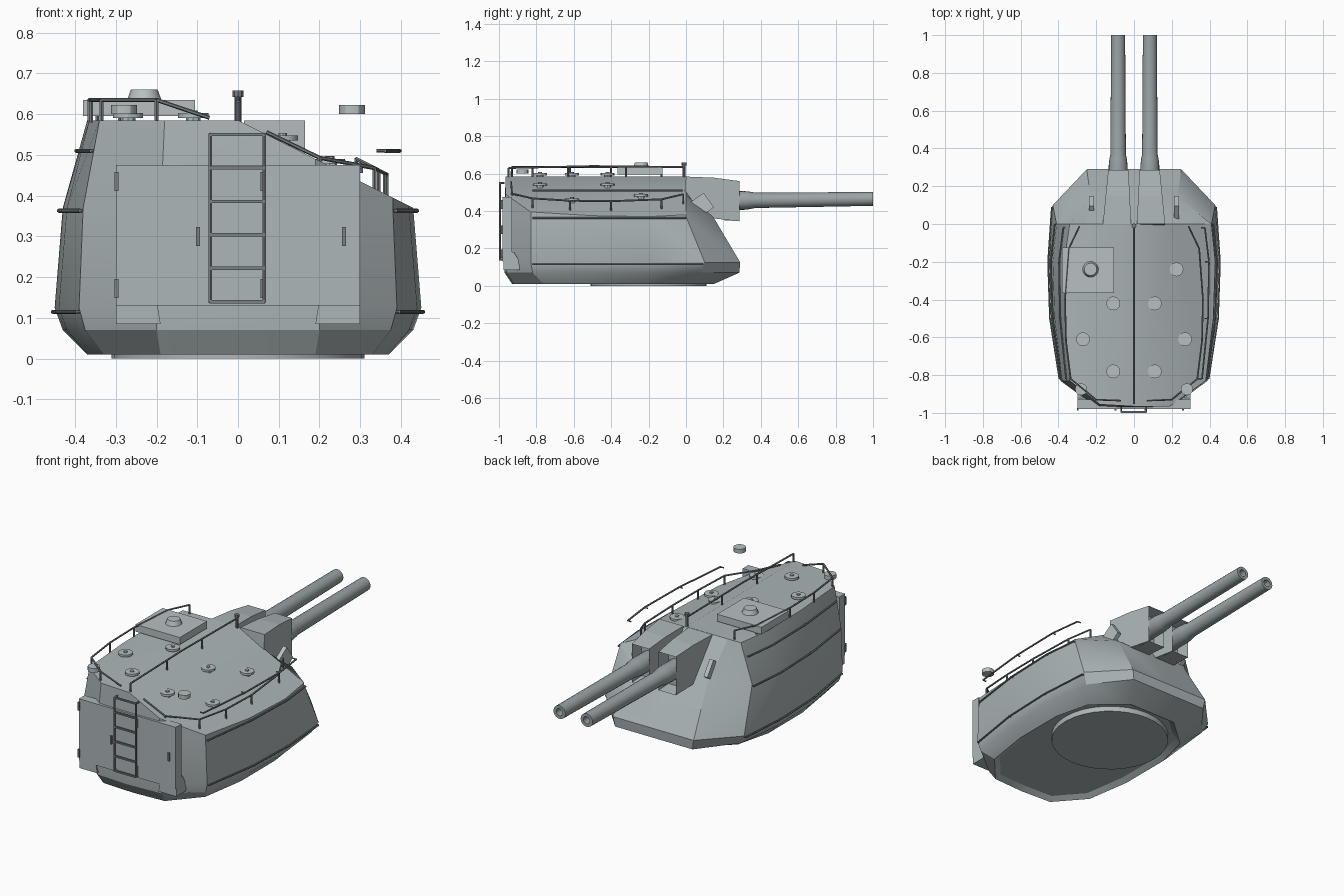
import bpy, bmesh, math
from mathutils import Vector, Matrix

if "Cube" in bpy.data.objects:
    bpy.data.objects.remove(bpy.data.objects["Cube"])


def paint(name, rgb):
    mat = bpy.data.materials.new(name)
    mat.diffuse_color = (*rgb, 1)
    mat.use_nodes = True
    mat.node_tree.nodes["Principled BSDF"].inputs["Base Color"].default_value = mat.diffuse_color
    return mat


HULL = paint("hull_grey", (.42, .47, .48))
DETAIL = paint("detail_grey", (.48, .53, .54))
DARK = paint("dark_grey", (.2, .22, .23))
BARREL = paint("barrel_grey", (.33, .37, .38))


def finish(name, bm, mat, angle=None):
    bmesh.ops.recalc_face_normals(bm, faces=bm.faces)
    me = bpy.data.meshes.new(name)
    bm.to_mesh(me)
    bm.free()
    me.materials.append(mat)
    ob = bpy.data.objects.new(name, me)
    bpy.context.collection.objects.link(ob)
    if angle:
        bpy.ops.object.select_all(action='DESELECT')
        ob.select_set(True)
        bpy.context.view_layer.objects.active = ob
        bpy.ops.object.shade_smooth_by_angle(angle=math.radians(angle))


def box(bm, lo, hi, rot=None):
    lo, hi = Vector(lo), Vector(hi)
    m = Matrix.Translation((lo + hi) / 2) @ (rot or Matrix()) @ Matrix.Diagonal((*(hi - lo), 1))
    bmesh.ops.create_cube(bm, size=1, matrix=m)


def cone(bm, base, r1, r2, h, n=12):
    m = Matrix.Translation(Vector(base) + Vector((0, 0, h / 2)))
    bmesh.ops.create_cone(bm, cap_ends=True, segments=n, radius1=r1, radius2=r2, depth=h, matrix=m)


def rods(bm, pts, r=0.005, n=6):
    for a, b in zip(pts, pts[1:]):
        a, b = Vector(a), Vector(b)
        d = b - a
        m = Matrix.Translation((a + b) / 2) @ d.to_track_quat('Z', 'Y').to_matrix().to_4x4()
        bmesh.ops.create_cone(bm, cap_ends=True, segments=n, radius1=r, radius2=r,
                              depth=d.length, matrix=m)


def roof_z(x):
    # level on the left, falling away on the right
    return 0.585 - 0.5 * max(x, 0)


# Armoured hull: half outlines from front centre to back centre
rings = [
    (0.01, [(0, .15), (.15, .15), (.32, 0), (.37, -.2), (.37, -.5), (.33, -.76), (.19, -.92), (0, -.93)]),
    (0.07, [(0, .285), (.24, .285), (.40, .08), (.43, -.2), (.42, -.5), (.375, -.82), (.2, -.96), (0, -.97)]),
    (0.125, [(0, .29), (.25, .29), (.43, .1), (.45, -.2), (.44, -.5), (.39, -.83), (.2, -.97), (0, -.97)]),
    (0.37, [(0, .145), (.23, .145), (.41, 0), (.43, -.2), (.42, -.5), (.38, -.83), (.19, -.97), (0, -.97)]),
]
roof_left = [(0, 0), (.26, 0), (.34, 0), (.37, -.2), (.365, -.5), (.34, -.83), (.18, -.955), (0, -.965)]
roof_right = [(0, 0), (.2, 0)] + rings[3][1][2:6] + [(.19, -.965), (0, -.965)]
bm = bmesh.new()
floor = []
for s, roof in ((-1, roof_left), (1, roof_right)):
    levels = []
    for z, half in rings:
        levels.append([bm.verts.new((s * x, y, z)) for x, y in half])
    levels.append([bm.verts.new((s * x, y, roof_z(s * x))) for x, y in roof])
    for k, (a, b) in enumerate(zip(levels, levels[1:])):
        for i in range(7):
            if k == 2 and i == 1:  # glacis corner folds along its diagonal
                bm.faces.new((a[1], a[2], b[2]))
                bm.faces.new((a[1], b[2], b[1]))
            else:
                bm.faces.new((a[i], a[i + 1], b[i + 1], b[i]))
    floor.append(bm.faces.new(levels[0]))
    bm.faces.new(levels[-1])
bmesh.ops.remove_doubles(bm, verts=bm.verts, dist=0.001)
# shallow recess around the turning ring
bmesh.ops.recalc_face_normals(bm, faces=bm.faces)
floor = [f for f in bm.faces if all(v.co.z < .02 for v in f.verts)]
bmesh.ops.inset_region(bm, faces=floor, thickness=.03)
bmesh.ops.translate(bm, verts=list({v for f in floor for v in f.verts}), vec=(0, 0, .02))
finish("turret_hull", bm, HULL, 28)

# Turning ring underneath
bm = bmesh.new()
cone(bm, (0, -.2, 0), .31, .31, .04, 32)
finish("base_ring", bm, HULL, 30)

# Gun housings with a recessed front, barrels, and sight blocks
for s, side in ((-1, "left"), (1, "right")):
    bm = bmesh.new()
    prof = [(-.02, .34), (0, .584), (.15, .578), (.285, .56), (.285, .345), (.15, .36)]
    inner = [bm.verts.new((s * (.015 + .05 * max(y, 0)), y, z)) for y, z in prof]
    outer = [bm.verts.new((s * (.165 - .1 * max(y, 0)), y, z)) for y, z in prof]
    bm.faces.new(inner)
    bm.faces.new(outer)
    quads = [bm.faces.new((inner[i], inner[(i + 1) % 6], outer[(i + 1) % 6], outer[i])) for i in range(6)]
    bm.normal_update()
    bmesh.ops.inset_region(bm, faces=[quads[3]], thickness=.008)
    bmesh.ops.translate(bm, verts=quads[3].verts, vec=(0, -.08, 0))
    finish(side + "_gun_housing", bm, HULL)

    bm = bmesh.new()
    n = 20
    prof = [(0, .17), (.05, .17), (.05, .31), (.046, .345), (.041, .37), (.037, 1.0), (.02, 1.0), (.018, .9), (0, .9)]
    loops = []
    for r, y in prof:
        c = Vector((s * .084, y, .455 + .012 * (y - .2)))
        if r == 0:
            loops.append([bm.verts.new(c)] * n)
        else:
            loops.append([bm.verts.new(c + Vector((r * math.cos(t), 0, r * math.sin(t))))
                          for t in (2 * math.pi * k / n for k in range(n))])
    for a, b in zip(loops, loops[1:]):
        for k in range(n):
            bm.faces.new(list(dict.fromkeys((a[k], a[(k + 1) % n], b[(k + 1) % n], b[k]))))
    finish(side + "_barrel", bm, BARREL, 30)

    bm = bmesh.new()
    box(bm, (s * .225 - .012, .04, .385), (s * .225 + .012, .13, .48),
        Matrix.Rotation(math.radians(35), 4, 'X'))
    finish(side + "_sight_block", bm, DETAIL)

# Roof hatch with dome
bm = bmesh.new()
box(bm, (-.38, -.365, .595), (-.105, -.125, .635))
cone(bm, (-.23, -.24, .635), .042, .033, .025, 16)
finish("roof_hatch", bm, DETAIL, 30)

# Vents on the roof
bm = bmesh.new()
for x, y in [(-.11, -.42), (-.11, -.78), (-.27, -.61), (.11, -.42), (.11, -.78), (.27, -.61), (.225, -.24)]:
    z = roof_z(x) - .008
    cone(bm, (x, y, z), .018, .018, .02, 8)
    cone(bm, (x, y, z + .014), .037, .037, .012, 12)
    cone(bm, (x, y, z + .026), .01, .01, .006, 8)
finish("roof_vents", bm, DETAIL, 30)

# Rear corner caps
bm = bmesh.new()
for s in (-1, 1):
    cone(bm, (s * .28, -.875, .6), .032, .032, .023, 12)
finish("corner_caps", bm, DETAIL, 30)

# Roof rails follow the roof; posts drop from every rail point
plan = [(.29, -.015), (.345, -.13), (.365, -.4), (.36, -.62), (.335, -.82), (.2, -.93)]
for s, side in ((-1, "left"), (1, "right")):
    bm = bmesh.new()
    pts = [Vector((s * x, y, roof_z(s * x) + .05)) for x, y in plan]
    if s > 0:
        pts[-1].z = roof_z(.2) + .008  # right rail comes down to the roof at the back
    rods(bm, pts + [(s * .07, -.935, roof_z(s * .07) + .006)])
    for p in pts:
        rods(bm, [p, (p.x, p.y, roof_z(p.x) - .005)])
    finish(side + "_roof_rail", bm, DARK, 40)

# Ridge rail and the short mast at its front end
bm = bmesh.new()
rods(bm, [(0, -.95, .58), (0, -.95, .63), (0, -.5, .64), (0, -.01, .635)])
for y in (-.63, -.32):
    rods(bm, [(0, y, .58), (0, y, .637)])
cone(bm, (0, -.01, .58), .008, .008, .062, 8)
cone(bm, (0, -.01, .642), .013, .013, .016, 8)
finish("ridge_rail", bm, DARK, 40)

# Grab rails along the sides
paths = [
    (.115, [(.435, .09), (.455, -.2), (.445, -.5), (.395, -.82)]),
    (.363, [(.42, 0), (.44, -.2), (.43, -.5), (.387, -.82)]),
    (.51, [(.375, -.02), (.397, -.2), (.392, -.5), (.36, -.82)]),
]
for s, side in ((-1, "left"), (1, "right")):
    bm = bmesh.new()
    for z, path in paths:
        rods(bm, [(s * x, y, z) for x, y in path])
        for x, y in path:
            rods(bm, [(s * x, y, z), (s * (x - .02), y, z)], .004)
    finish(side + "_side_rails", bm, DARK, 40)

# Rear doors with wedge feet, and hinges
bm = bmesh.new()
box(bm, (-.3, -.98, .13), (.3, -.93, .475))
for s in (-1, 1):
    a, b = [[bm.verts.new((s * (x - (.015 if z < .1 and x < .3 else 0)), y, z)) for y, z in
             ((-.975, .085), (-.975, .18), (-.92, .18), (-.89, .13), (-.89, .085))] for x in (.205, .3)]
    bm.faces.new(a)
    bm.faces.new(b)
    for i in range(5):
        bm.faces.new((a[i], a[(i + 1) % 5], b[(i + 1) % 5], b[i]))
finish("rear_doors", bm, HULL)
bm = bmesh.new()
for x, z in [(-.298, .435), (-.298, .172), (.06, .435), (.06, .172), (-.098, .3), (.26, .3)]:
    box(bm, (x - .005, -.988, z - .023), (x + .005, -.975, z + .023))
finish("door_hinges", bm, DARK)

# Ladder on the rear doors
bm = bmesh.new()
for x in (-.068, .064):
    rods(bm, [(x, -.97, .55), (x, -.994, .55), (x, -.994, .14), (x, -.975, .14)], .005)
for i in range(6):
    z = .14 + .082 * i
    box(bm, (-.07, -1.0, z - .004), (.066, -.99, z + .004))
finish("rear_ladder", bm, DARK)
